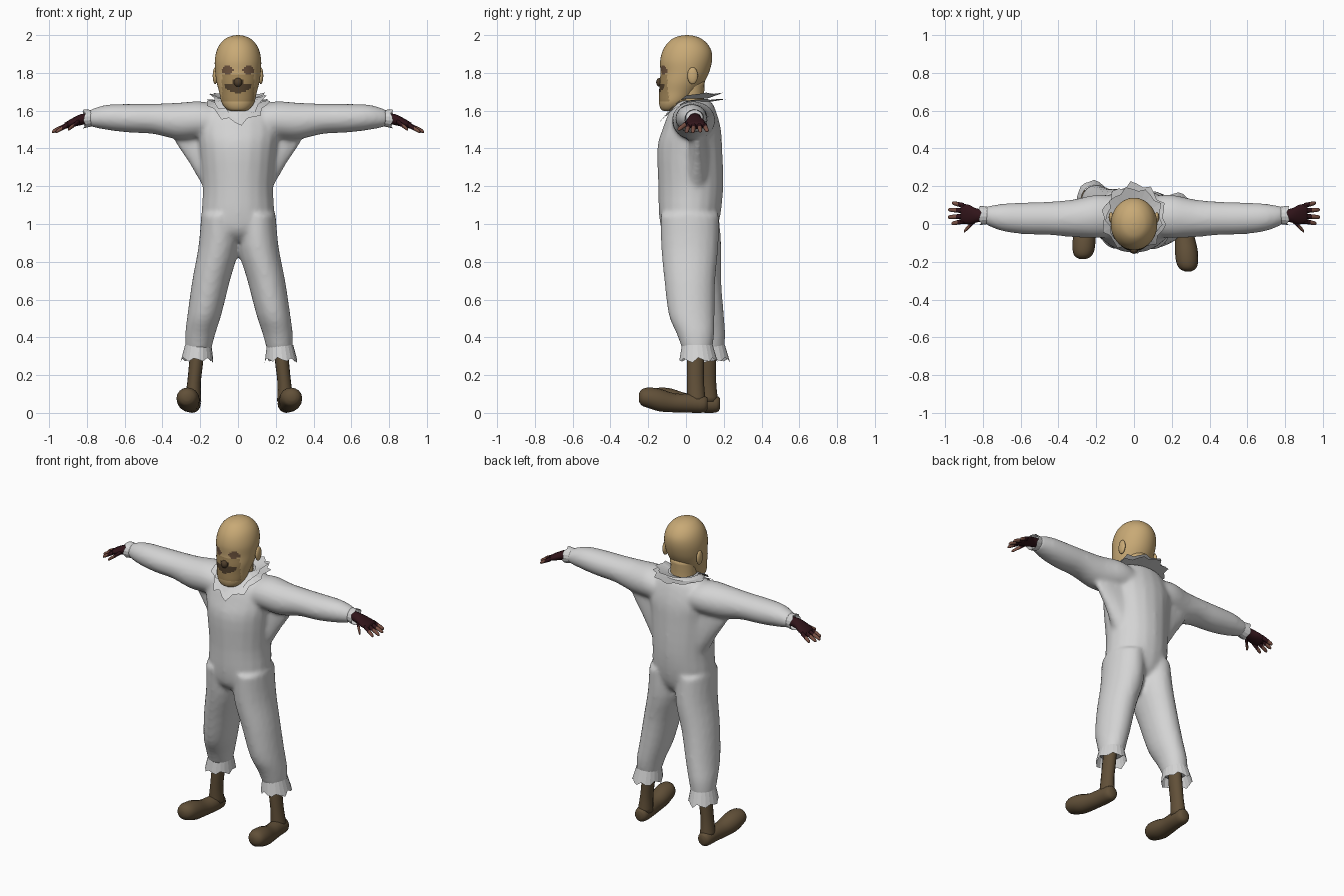
import bpy, bmesh, math, random
from mathutils import Vector

random.seed(4)
cube = bpy.data.objects.get("Cube")
if cube:
    bpy.data.objects.remove(cube, do_unlink=True)


def material(name, r, g, b):
    m = bpy.data.materials.new(name)
    m.use_nodes = True
    m.diffuse_color = (r, g, b, 1)
    node = m.node_tree.nodes["Principled BSDF"]
    node.inputs["Base Color"].default_value = (r, g, b, 1)
    node.inputs["Roughness"].default_value = 0.8
    return m


CLOTH = material("white cloth", 0.66, 0.66, 0.66)
SKIN = material("tan skin", 0.58, 0.40, 0.18)
SHADE = material("face brown", 0.36, 0.24, 0.10)
EYE = material("eye brown", 0.16, 0.09, 0.05)
MOUTH = material("mouth dark brown", 0.08, 0.05, 0.025)
BOOT = material("boot brown", 0.12, 0.08, 0.04)
GLOVE = material("dark maroon", 0.03, 0.007, 0.01)
FINGER = material("finger brown", 0.20, 0.085, 0.06)

AXES = {"x": (Vector((0, 1, 0)), Vector((0, 0, 1))),
        "y": (Vector((1, 0, 0)), Vector((0, 0, 1))),
        "z": (Vector((1, 0, 0)), Vector((0, 1, 0)))}


def curve_rings(rings, k):
    """Smoothly fill in k steps between neighbouring rings."""
    out = []
    for i in range(len(rings) - 1):
        p = [rings[max(i - 1, 0)], rings[i], rings[i + 1], rings[min(i + 2, len(rings) - 1)]]
        for j in range(k):
            t = j / k
            out.append([0.5 * (2 * b + (c - a) * t + (2 * a - 5 * b + 4 * c - d) * t * t
                               + (3 * b - a - 3 * c + d) * t ** 3) for a, b, c, d in zip(*p)])
    return out + [rings[-1]]


def add_loft(bm, rings, axis, n=20, k=3):
    """Closed tube through rings of (x, y, z, radius, radius)."""
    u, v = AXES[axis]
    loops = []
    for x, y, z, a, b in curve_rings(rings, k):
        angles = [2 * math.pi * i / n for i in range(n)]
        loops.append([bm.verts.new(Vector((x, y, z)) + u * a * math.cos(t) + v * b * math.sin(t))
                      for t in angles])
    for p, q in zip(loops, loops[1:]):
        for i in range(n):
            j = (i + 1) % n
            bm.faces.new((p[i], p[j], q[j], q[i]))
    bm.faces.new(loops[0])
    bm.faces.new(loops[-1])


def finish(name, bm, mats, rule=None):
    bmesh.ops.recalc_face_normals(bm, faces=bm.faces)
    for f in bm.faces:
        f.smooth = True
        if rule:
            f.material_index = rule(f.calc_center_median(), f.normal)
    mesh = bpy.data.meshes.new(name)
    bm.to_mesh(mesh)
    bm.free()
    for m in mats:
        mesh.materials.append(m)
    ob = bpy.data.objects.new(name, mesh)
    bpy.context.collection.objects.link(ob)
    return ob


def loft(name, rings, axis, mats, n=16, k=3, rule=None):
    bm = bmesh.new()
    add_loft(bm, rings, axis, n, k)
    return finish(name, bm, mats, rule)


def ball(name, centre, size, mat):
    bm = bmesh.new()
    bmesh.ops.create_uvsphere(bm, u_segments=16, v_segments=10, radius=1)
    for v in bm.verts:
        v.co = Vector(centre) + Vector(a * b for a, b in zip(v.co, size))
    return finish(name, bm, [mat])


def frill(name, inner, outer, n, jag):
    """Thin ragged band between two closed curves given as functions of angle."""
    bm = bmesh.new()
    a, b = [], []
    for i in range(n):
        t = 2 * math.pi * i / n
        p, q = inner(t), outer(t)
        a.append(bm.verts.new(p))
        stretch = 1 + jag * ((i % 3 - 1) + random.uniform(-0.4, 0.4))
        b.append(bm.verts.new(p + (q - p) * stretch))
    for i in range(n):
        j = (i + 1) % n
        bm.faces.new((a[i], a[j], b[j], b[i]))
    ob = finish(name, bm, [CLOTH])
    for p in ob.data.polygons:
        p.use_smooth = False
    return ob


def oval(centre, a, b, axis):
    u, v = AXES[axis]
    return lambda t: Vector(centre) + u * a * math.cos(t) + v * b * math.sin(t)


def leg_place(s, x, y, z):
    """The right leg stands a little further back than the left."""
    return (x, y, z) if s > 0 else (-x * 0.95, y + 0.065 * min(1, max(0, (1.05 - z) / 0.7)), z)


# Suit: torso, underarm folds, sleeves and trouser legs fused into one skin
suit = bmesh.new()
add_loft(suit, [(0, .04, 1.655, .08, .07), (0, .04, 1.64, .15, .1), (0, .035, 1.58, .2, .13),
                (0, .03, 1.5, .22, .155), (0, .02, 1.4, .205, .172), (0, .025, 1.2, .187, .172),
                (0, .02, 1.05, .193, .163), (0, .015, .96, .18, .14), (0, .015, .91, .12, .09)], "z")
add_loft(suit, [(0, .06, 1.51, .34, .06), (0, .06, 1.45, .345, .06),
                (0, .06, 1.33, .265, .075), (0, .05, 1.18, .175, .1)], "z")
SLEEVE = [(.1, .04, 1.54, .11, .09), (.2, .04, 1.55, .115, .1), (.32, .03, 1.545, .1, .097),
          (.45, .03, 1.557, .088, .08), (.58, .03, 1.56, .084, .076),
          (.7, .035, 1.565, .072, .066), (.79, .045, 1.56, .046, .043)]
LEG = [(.1, .02, 1.05, .1, .155), (.107, .02, .88, .108, .152), (.15, .02, .7, .1, .135),
       (.187, .03, .52, .09, .122), (.21, .05, .42, .08, .1), (.222, .06, .33, .068, .078)]
for s in (1, -1):
    add_loft(suit, [(s * x, *r) for x, *r in SLEEVE], "x")
    add_loft(suit, [(*leg_place(s, x, y, z), a, b) for x, y, z, a, b in LEG], "z")
suit = finish("suit", suit, [CLOTH])
fuse = suit.modifiers.new("fuse", "REMESH")
fuse.mode = "VOXEL"
fuse.voxel_size = 0.013
fuse.use_smooth_shade = True
soft = suit.modifiers.new("soften", "SMOOTH")
soft.factor = 0.5
soft.iterations = 6


# Ragged collar in two layers, dipping at the front
def collar_edge(radius, depth, height, dip):
    return lambda t: Vector((radius * math.cos(t), .035 + depth * math.sin(t),
                             height - dip * max(0, -math.sin(t)) ** 1.5))


frill("collar_lower", collar_edge(.085, .08, 1.645, 0), collar_edge(.165, .175, 1.66, .12), 30, .15)
frill("collar_upper", collar_edge(.085, .08, 1.665, 0), collar_edge(.145, .15, 1.69, .12), 27, .18)


# Head, with the face coloured by position
def face_rule(c, normal):
    x, z = abs(c.x), c.z
    if normal.y > -0.2 or c.y > -0.05:
        return 0
    if (x < .07 and 1.685 + .5 * x < z < 1.74) or (x < .028 and 1.72 < z < 1.765):
        return 3
    if ((x - .055) / .03) ** 2 + ((z - 1.815) / .022) ** 2 < 1:
        return 2
    return 1 if x < .085 and 1.65 < z < 1.79 else 0


loft("head", [(0, -.085, 1.597, .02, .02), (0, -.085, 1.605, .055, .045), (0, -.065, 1.64, .085, .078),
              (0, -.04, 1.7, .1, .102), (0, -.022, 1.75, .113, .118), (0, -.007, 1.8, .12, .128),
              (0, 0, 1.86, .123, .137), (0, .005, 1.91, .115, .131), (0, .006, 1.95, .097, .11),
              (0, .005, 1.98, .068, .078), (0, .005, 1.995, .035, .04), (0, .005, 2, .003, .003)],
     "z", [SKIN, SHADE, EYE, MOUTH], n=72, k=6, rule=face_rule)
loft("neck", [(0, .03, 1.56, .085, .075), (0, .025, 1.65, .078, .07), (0, .02, 1.76, .085, .08)],
     "z", [SKIN], n=20)
ball("nose", (0, -.138, 1.75), (.022, .02, .024), MOUTH)

SHAFT = [(.222, .055, .4, .033, .043), (.232, .05, .28, .037, .045),
         (.245, .05, .16, .036, .045), (.252, .055, .06, .045, .05)]
FOOT = [(.255, .115, .05, .022, .028), (.255, .095, .046, .042, .044), (.258, .02, .051, .048, .05),
        (.268, -.06, .053, .051, .05), (.277, -.14, .068, .06, .06), (.281, -.2, .08, .058, .054),
        (.284, -.235, .082, .044, .042), (.285, -.25, .082, .018, .018)]
PALM = [(.77, .05, 1.562, .03, .026), (.83, .045, 1.553, .036, .029),
        (.875, .05, 1.537, .052, .024), (.918, .056, 1.52, .05, .016)]
# Each digit: base point and tip point
DIGITS = {"little_finger": ((.9, .097, 1.525), (.962, .112, 1.493)),
          "ring_finger": ((.9, .07, 1.527), (.983, .076, 1.49)),
          "middle_finger": ((.9, .042, 1.527), (.985, .036, 1.487)),
          "index_finger": ((.9, .015, 1.525), (.965, .002, 1.487)),
          "thumb": ((.84, .02, 1.545), (.9, -.04, 1.5))}

for s, side in ((1, "left"), (-1, "right")):
    ball(side + "_ear", (s * .121, .035, 1.785), (.013, .028, .045), SKIN)

    # Frilled trouser hem and sleeve cuff
    frill(side + "_hem", oval(leg_place(s, .222, .06, .36), .07, .082, "z"),
          oval(leg_place(s, .228, .065, .28), .086, .1, "z"), 21, .13)
    frill(side + "_cuff", oval((s * .775, .045, 1.56), .046, .044, "x"),
          oval((s * .815, .045, 1.557), .052, .05, "x"), 15, .15)

    # Boot
    for part, rings, axis in (("boot_shaft", SHAFT, "z"), ("boot_foot", FOOT, "y")):
        loft(f"{side}_{part}", [(*leg_place(s, *r[:3]), *r[3:]) for r in rings], axis, [BOOT])

    # Fingerless glove
    loft(side + "_palm", [(s * x, *r) for x, *r in PALM], "x", [GLOVE])
    for digit, (base, tip) in DIGITS.items():
        a, b = Vector(base), Vector(tip)
        rings = []
        for t, r in ((0, .014), (.5, .012), (.9, .01), (1, .004)):
            p = a.lerp(b, t)
            rings.append((s * p.x, p.y, p.z, r, r))
        middle = a.lerp(b, .5).x
        loft(f"{side}_{digit}", rings, "x", [GLOVE, FINGER], n=10, k=2,
             rule=lambda c, normal, m=middle: int(abs(c.x) > m))
